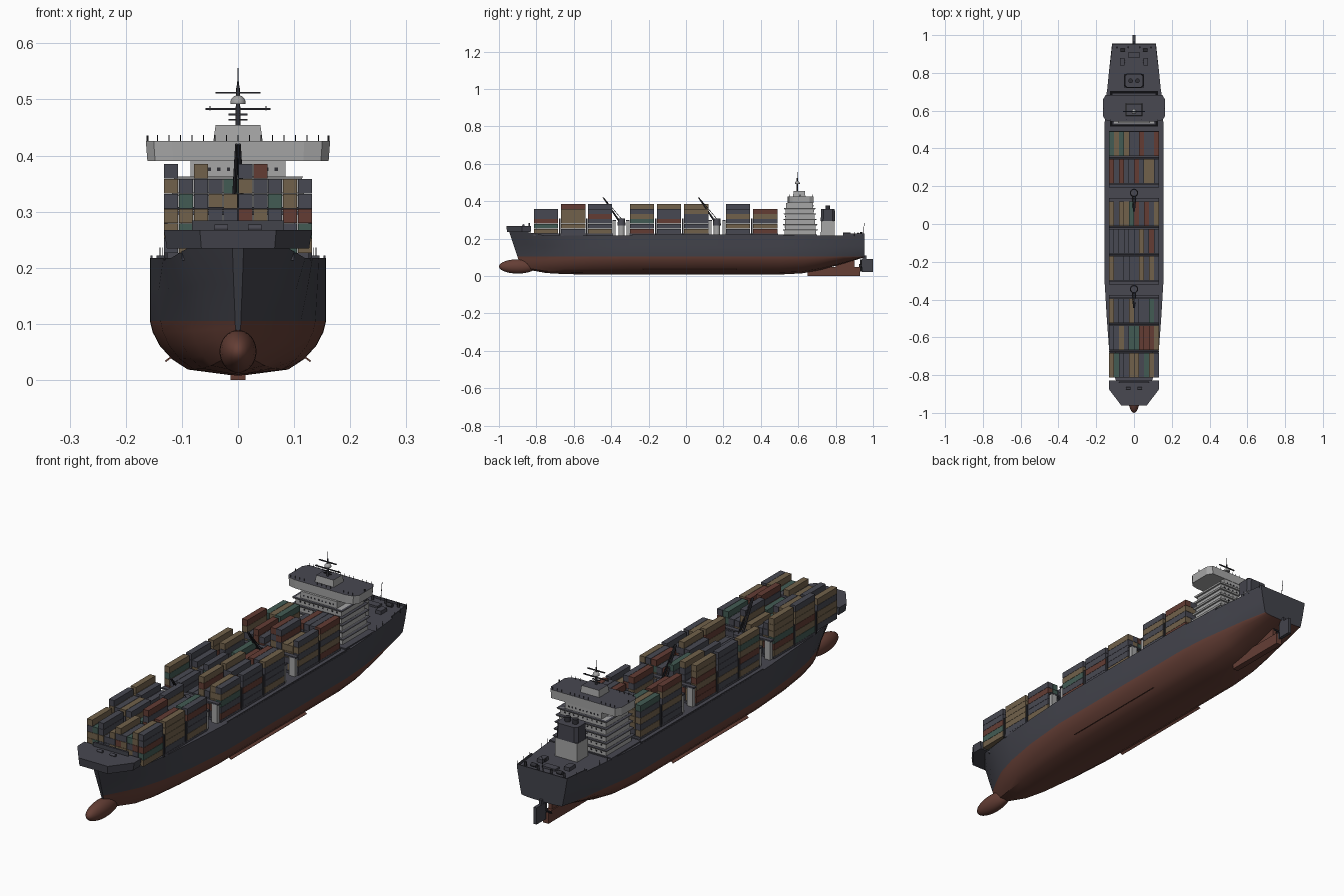
import bpy, bmesh, math, random
from mathutils import Matrix, Vector

if "Cube" in bpy.data.objects:
    bpy.data.objects.remove(bpy.data.objects["Cube"])
random.seed(7)


def mat(name, r, g, b):
    m = bpy.data.materials.new(name)
    m.diffuse_color = (r, g, b, 1)
    m.use_nodes = True
    m.node_tree.nodes["Principled BSDF"].inputs["Base Color"].default_value = m.diffuse_color
    return m


SLATE = mat("hull slate", .055, .056, .071)
DECK = mat("deck slate", .065, .065, .083)
RED = mat("antifouling red", .13, .049, .036)
GREY = mat("house grey", .38, .38, .38)
BLACK = mat("dark fittings", .03, .03, .037)
TAN = mat("tan container", .165, .12, .07)
BRICK = mat("brick container", .125, .046, .034)
GREEN = mat("green container", .055, .105, .088)
BLUE = mat("slate container", .064, .066, .084)


def finish(name, bm, *mats, smooth=None):
    bmesh.ops.recalc_face_normals(bm, faces=bm.faces)
    me = bpy.data.meshes.new(name)
    bm.to_mesh(me)
    bm.free()
    for m in mats:
        me.materials.append(m)
    ob = bpy.data.objects.new(name, me)
    bpy.context.collection.objects.link(ob)
    if smooth:
        bpy.context.view_layer.objects.active = ob
        ob.select_set(True)
        bpy.ops.object.shade_smooth_by_angle(angle=math.radians(smooth))
        ob.select_set(False)
    return ob


def add_box(bm, x0, x1, y0, y1, z0, z1):
    M = Matrix.Translation(((x0 + x1) / 2, (y0 + y1) / 2, (z0 + z1) / 2)) @ Matrix.Diagonal((x1 - x0, y1 - y0, z1 - z0, 1))
    bmesh.ops.create_cube(bm, size=1, matrix=M)


def boxes(name, m, *dims):
    bm = bmesh.new()
    for d in dims:
        add_box(bm, *d)
    return finish(name, bm, m)


def both(x0, x1, *rest):
    return [(x0, x1, *rest), (-x1, -x0, *rest)]


def add_rod(bm, a, b, r, r2=None, n=12):
    a, b = Vector(a), Vector(b)
    M = Matrix.Translation((a + b) / 2) @ (b - a).to_track_quat('Z', 'Y').to_matrix().to_4x4()
    bmesh.ops.create_cone(bm, cap_ends=True, segments=n, radius1=r, radius2=r if r2 is None else r2, depth=(b - a).length, matrix=M)


def rods(name, m, *specs):
    bm = bmesh.new()
    for s in specs:
        add_rod(bm, *s)
    return finish(name, bm, m, smooth=40)


def prism(name, half, z0, z1, side, top, k=1.0):
    """Symmetric outline (right half, front to back); bottom ring scaled by k."""
    pts = half + [(-x, y) for x, y in reversed(half)]
    cy = sum(p[1] for p in pts) / len(pts)
    bm = bmesh.new()
    lo = [bm.verts.new((x * k, cy + (y - cy) * k, z0)) for x, y in pts]
    hi = [bm.verts.new((x, y, z1)) for x, y in pts]
    bm.faces.new(lo)
    bm.faces.new(hi).material_index = 1
    for i in range(len(pts)):
        j = (i + 1) % len(pts)
        bm.faces.new((lo[i], lo[j], hi[j], hi[i]))
    return finish(name, bm, side, top)


# hull: y, waterline half width, deck half width, keel z, top z, stem rake
WL = .105
stations = [(-.89, .005, .010, .05, .236, 1), (-.83, .042, .088, .03, .236, .4),
            (-.75, .083, .120, .016, .217, .1), (-.65, .112, .133, .01, .217, 0),
            (-.5, .138, .144, .008, .217, 0), (-.3, .156, .156, .008, .217, 0),
            (.1, .157, .157, .008, .217, 0), (.5, .157, .157, .008, .217, 0),
            (.62, .149, .151, .014, .217, 0), (.72, .135, .141, .032, .217, 0),
            (.84, .118, .129, .066, .217, 0), (.955, .095, .116, .1, .217, 0)]
section = [(0, 0), (.1, .01), (.57, .11), (.75, .3), (.89, .55), (.97, .8), (1, 1)]
bm = bmesh.new()
rings = []
for y, w, d, zk, zt, rake in stations:
    half = [(w * f, zk + (WL - zk) * h) for f, h in section]
    half += [(w + (d - w) * .55, (WL + zt) / 2), (d, zt)]
    pts = [(-x, z) for x, z in reversed(half[1:])] + half
    rings.append([bm.verts.new((x, y - rake * .05 * (z - .07) / .15, z)) for x, z in pts])
for a, b in zip(rings, rings[1:]):
    for i in range(len(a) - 1):
        bm.faces.new((a[i], a[i + 1], b[i + 1], b[i]))
    bm.faces.new((a[-1], a[0], b[0], b[-1])).material_index = 2
bm.faces.new(rings[0])
bm.faces.new(rings[-1])
for f in bm.faces:
    if f.material_index == 0 and f.calc_center_median().z < WL - .001 and len(f.verts) == 4:
        f.material_index = 1
finish("hull", bm, SLATE, RED, DECK, smooth=30)

# bulbous bow
bm = bmesh.new()
bmesh.ops.create_uvsphere(bm, u_segments=24, v_segments=16, radius=1,
                          matrix=Matrix.Translation((0, -.9, .051)) @ Matrix.Diagonal((.033, .1, .038, 1)))
finish("bulbous_bow", bm, RED, smooth=60)

# skeg, rudder, propeller, bilge keels
boxes("skeg", RED, (-.013, .013, .65, .93, 0, .048), (-.008, .008, .8, .9, .04, .09))
boxes("rudder", SLATE, (-.007, .007, .94, 1.0, .022, .092), (-.006, .006, .945, .965, .09, .11))
bm = bmesh.new()
add_rod(bm, (0, .925, .055), (0, .942, .055), .009)
for i in range(4):
    M = Matrix.Translation((0, .936, .055)) @ Matrix.Rotation(i * math.pi / 2, 4, 'Y') @ Matrix.Translation((0, 0, .018)) @ Matrix.Rotation(.6, 4, 'Z') @ Matrix.Diagonal((.016, .003, .028, 1))
    bmesh.ops.create_cube(bm, size=1, matrix=M)
finish("propeller", bm, BLACK)
bm = bmesh.new()
for s in (1, -1):
    M = Matrix.Translation((s * .123, .02, .038)) @ Matrix.Rotation(s * .65, 4, 'Y') @ Matrix.Diagonal((.016, .5, .003, 1))
    bmesh.ops.create_cube(bm, size=1, matrix=M)
finish("bilge_keels", bm, RED)

# forecastle, breakwater and mooring gear at the bow
prism("forecastle", [(.068, -.96), (.132, -.876), (.132, -.828)], .234, .267, SLATE, DECK, .96)
prism("breakwater", [(.082, -.842), (.078, -.834)], .265, .284, SLATE, DECK, 1.0)
rods("bow_winches", DECK, *[((x - .012, -.87, .271), (x + .012, -.87, .271), .006) for x in (-.03, .03)])

# containers
bays = [-.813, -.668, -.524, -.30, -.155, -.01, .214, .359]
limit = [6, 6, 6, 5, 5, 6, 6, 6, 6, 5]
P, LEN, Z0 = .0265, .1295, .226
stacks = {m: bmesh.new() for m in (TAN, BRICK, GREEN, BLUE)}
for b, y in enumerate(bays):
    for c in range(10):
        edge = c in (0, 9)
        n = limit[c] - random.choice((0, 0, 1, 1, 2, 2, 3))
        if edge:
            n = limit[c]
        if b in (0, 7):
            n = min(n, 5)
        for t in range(n):
            m = random.choices((TAN, BRICK, GREEN, BLUE), (42, 12, 10, 36) if edge else (27, 15, 9, 49))[0]
            x, z = (c - 5) * P, Z0 + t * P
            add_box(stacks[m], x + .0007, x + P - .0007, y, y + LEN, z + .0005, z + P - .0005)
for m, bm in stacks.items():
    finish(m.name.replace(" ", "_") + "s", bm, m)

# hatch covers, side rails and lashing frames
boxes("hatch_covers", DECK, *[(-.132, .132, y - .003, y + LEN + .003, .213, .226) for y in bays[1:]],
      (-.1, .1, -.815, -.68, .213, .226))
boxes("side_bulwarks", SLATE, *both(.152, .156, -.29, .52, .215, .222))
gaps = [-.676, -.5315, -.1625, -.0175, .3505]
boxes("lashing_frames", BLACK, *[(-.132, .132, y - .004, y + .004, z, z + .005) for y in gaps for z in (.25, .303)],
      *[(x - .003, x + .003, y - .004, y + .004, .215, .308) for y in gaps for x in (-.129, -.066, 0, .066, .129)])
ends = [-.384, -.311, .129, .203]
boxes("lashing_walls", GREY, *[d for y in ends for d in both(.1, .127, y - .008, y + .008, .215, .294)])
boxes("lashing_walkways", DECK, *[(-.132, .132, y - .009, y + .009, .294, .3) for y in ends])

# deck cranes
for i, y in enumerate((-.345, .165)):
    rods(f"crane_pedestal_{i + 1}", GREY, ((0, y, .21), (0, y, .275), .017, .017, 20))
    rods(f"crane_turret_{i + 1}", DECK, ((0, y, .27), (0, y, .308), .022, .018, 20))
    rods(f"crane_jib_{i + 1}", BLACK, *[((x, y - .01, .29), (x * .3, y - .098, .42), .005, .003, 6) for x in (-.008, .008)],
         ((0, y, .305), (0, y - .095, .418), .0015, .0015, 6))

# accommodation tower: stepped levels with overhanging decks
prism("house_base", [(.145, .505), (.145, .7)], .214, .222, SLATE, DECK)
N, H = 6, .0285
for i in range(N):
    z, s = .22 + i * H, .0025 * i
    y0, y1, w = .527 + s * .6, .695 - s * 1.2, .116 - s
    if i == N - 1:
        w = .085
    prism(f"house_level_{i + 1}", [(w, y0), (w, y1)], z, z + H, GREY, GREY)
    if i < N - 1:
        prism(f"house_deck_{i + 1}", [(w + .01, y0 - .01), (w + .01, y1 + .01)], z + H - .006, z + H, GREY, DECK, .97)
    boxes(f"house_windows_{i + 1}", BLACK,
          *[(x - .003, x + .003, y0 - .001, y1 + .001, z + .01, z + .016) for x in [w * k / 5 for k in range(-4, 5)]])

# bridge with wings, upper house
wings = [(.118, .543), (.15, .55), (.164, .57), (.164, .66), (.15, .683)]
prism("bridge", wings, .39, .422, GREY, DECK, .985)
prism("bridge_roof_edge", wings, .422, .426, GREY, DECK)
prism("upper_house", [(.04, .575), (.04, .635)], .425, .454, GREY, DECK, 1.1)
rods("bridge_rail_posts", BLACK, *[((x * .0205, y, .425), (x * .0205, y, .437), .0007, .0007, 5) for x in range(-7, 8) for y in (.555, .678)],
     *[((s * .161, .61, .425), (s * .161, .61, .436), .002, .002, 6) for s in (1, -1)])

# mast, radar bars and dome
ym = .595
rods("mast", BLACK, ((0, ym, .45), (0, ym, .525), .005, .003), ((0, ym, .52), (0, ym, .556), .0018, .001, 6))
boxes("mast_yards", BLACK, *[(-w, w, ym - .003, ym + .003, z - .0015, z + .0015)
                             for w, z in ((.058, .483), (.04, .512), (.017, .464), (.017, .473))],
      *both(.049, .051, ym - .002, ym + .002, .48, .488))
bm = bmesh.new()
bmesh.ops.create_uvsphere(bm, u_segments=20, v_segments=12, radius=.0135, matrix=Matrix.Translation((0, ym, .494)))
bmesh.ops.bisect_plane(bm, geom=bm.verts[:] + bm.edges[:] + bm.faces[:], plane_co=(0, 0, .492), plane_no=(0, 0, -1), clear_outer=True)
bmesh.ops.holes_fill(bm, edges=[e for e in bm.edges if e.is_boundary])
finish("radar_dome", bm, GREY, smooth=60)

# funnel
prism("funnel_casing", [(.052, .722), (.052, .795)], .214, .294, GREY, DECK)
prism("funnel_top", [(.036, .722), (.048, .735), (.048, .782), (.036, .795)], .294, .358, SLATE, DECK, 1.06)
rods("exhaust_pipes", BLACK, *[((x, .758, .35), (x, .758, .377), .012, .012, 16) for x in (-.018, .018)])

# stern deck: bulwark, winches, hatches, rails, flagpole
bm = bmesh.new()
for s in (1, -1):
    v = [bm.verts.new((s * x, y, z)) for x, y, z in ((.129, .84, .216), (.116, .955, .216), (.116, .955, .226), (.129, .84, .226))]
    w = [bm.verts.new((q.co.x - s * .004, q.co.y, q.co.z)) for q in v]
    bm.faces.new(v)
    bm.faces.new(w)
    for i in range(4):
        bm.faces.new((v[i], v[i - 1], w[i - 1], w[i]))
add_box(bm, -.116, .116, .951, .955, .215, .226)
finish("stern_bulwark", bm, SLATE)
rods("stern_winches", BLACK, *[((x - .012, y, .224), (x + .012, y, .224), .008) for x in (-.06, .06) for y in (.86, .92)],
     *[((x, .935, .215), (x, .935, .235), .005) for x in (-.09, -.03, .03, .09)])
boxes("stern_hatches", DECK, *both(.05, .075, .84, .88, .215, .232), (-.03, .03, .88, .91, .215, .225))
rods("flagpole", BLACK, ((0, .945, .215), (0, .955, .29), .0015, .001, 6))
rods("stern_rail", BLACK, *[((s * (.139 - .004 * k), .72 + k * .045, .215), (s * (.139 - .004 * k), .72 + k * .045, .236), .0008, .0008, 5)
                            for k in range(6) for s in (1, -1)])
